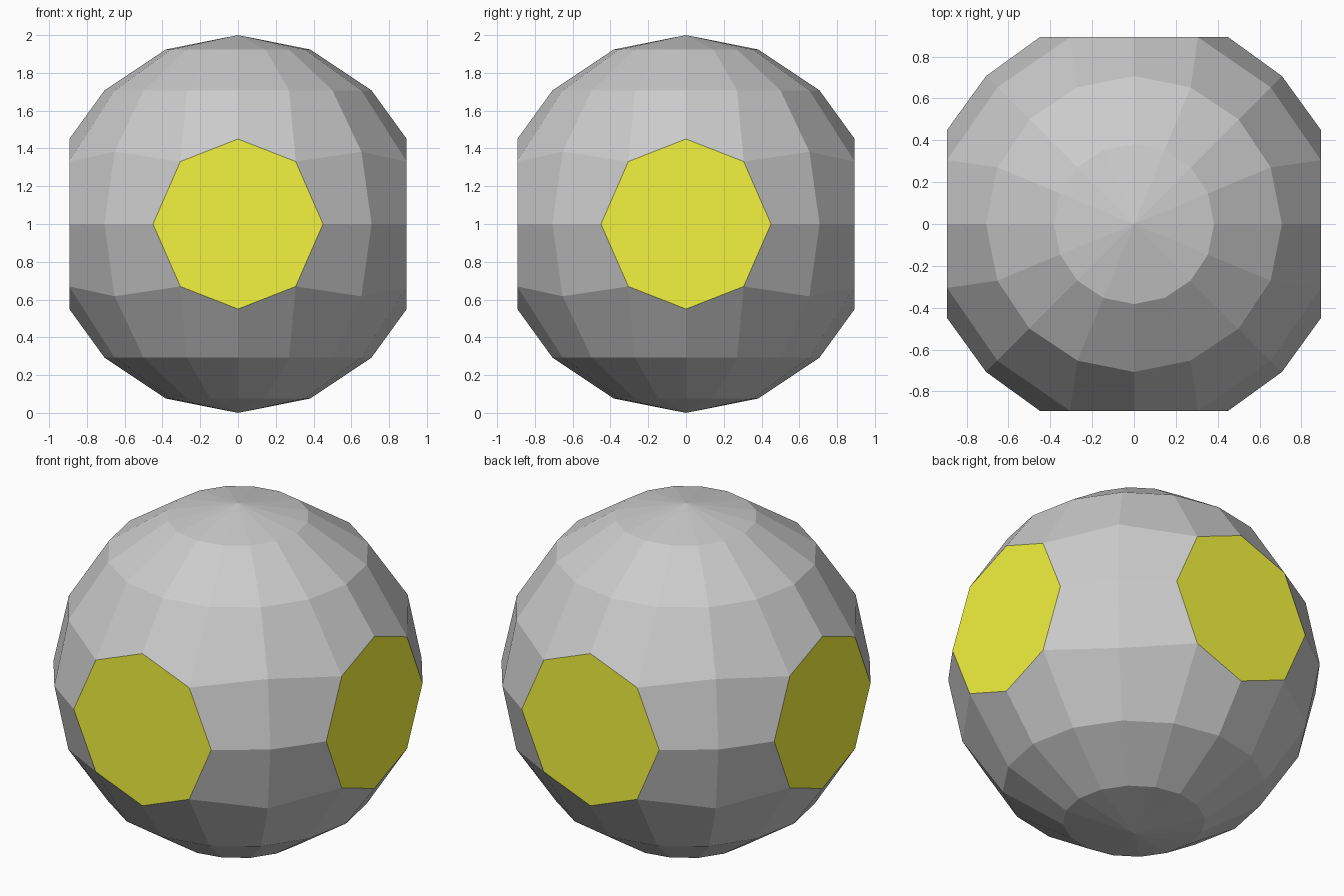
import bpy, bmesh, math
from mathutils import Vector

if "Cube" in bpy.data.objects:
    bpy.data.objects.remove(bpy.data.objects["Cube"])

PANEL_R = 0.45  # radius of each flat octagonal panel
CENTRE = Vector((0, 0, 1))


def make_object(name, bm, mat=None):
    mesh = bpy.data.meshes.new(name)
    bm.to_mesh(mesh)
    bm.free()
    obj = bpy.data.objects.new(name, mesh)
    obj.location = CENTRE
    bpy.context.collection.objects.link(obj)
    if mat:
        mesh.materials.append(mat)
    return obj


yellow = bpy.data.materials.new("yellow")
yellow.diffuse_color = (0.9, 0.9, 0.05, 1)
yellow.use_nodes = True
yellow.node_tree.nodes["Principled BSDF"].inputs["Base Color"].default_value = yellow.diffuse_color

# Faceted ball body
body = bmesh.new()
bmesh.ops.create_uvsphere(body, u_segments=16, v_segments=8, radius=1)

sides = {"front": (0, -1, 0), "right": (1, 0, 0),
         "back": (0, 1, 0), "left": (-1, 0, 0)}
depth = math.sqrt(1 - PANEL_R ** 2)

for side, direction in sides.items():
    axis = Vector(direction)
    across = Vector((0, 0, 1)).cross(axis)
    hub = min(body.verts, key=lambda v: (v.co - axis).length)
    ring = {v for f in hub.link_faces for v in f.verts} - {hub}

    # Push the ring round the hub onto a flat circle lying on the sphere
    for v in ring:
        radial = v.co - axis * v.co.dot(axis)
        v.co = axis * depth + radial.normalized() * PANEL_R
    outline = sorted((v.co.copy() for v in ring),
                     key=lambda c: math.atan2(c.z, c.dot(across)))
    bmesh.ops.delete(body, geom=[hub], context='VERTS')

    # Yellow panel closing the opening
    panel = bmesh.new()
    face = panel.faces.new([panel.verts.new(c) for c in outline])
    face.normal_update()
    if face.normal.dot(axis) < 0:
        face.normal_flip()
    make_object(side + "_panel", panel, yellow)

make_object("ball_body", body)
